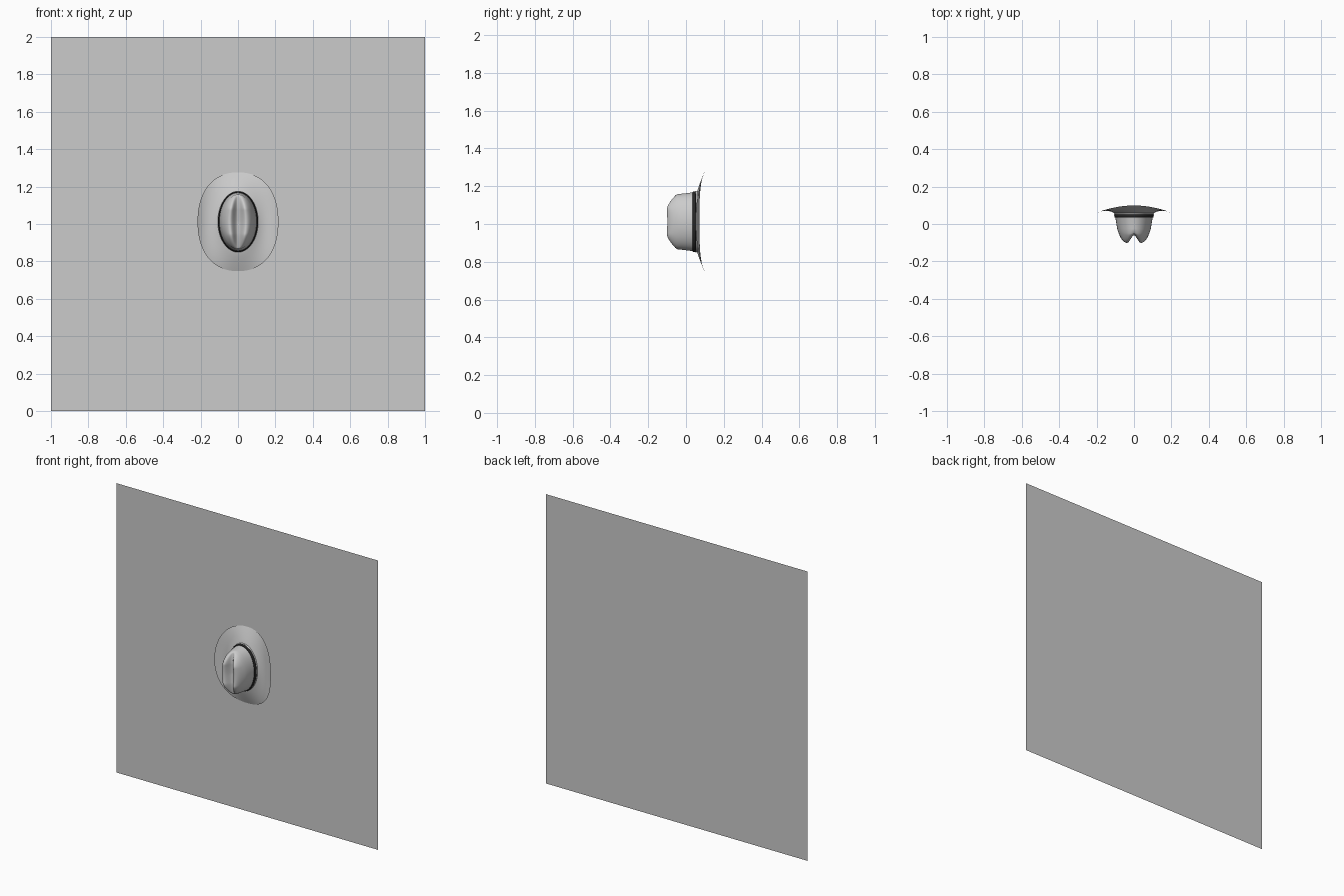
import bpy, bmesh
from math import sin, cos, pi, sqrt

if "Cube" in bpy.data.objects:
    bpy.data.objects.remove(bpy.data.objects["Cube"])

N = 96          # segments around the hat
ZC = 1.012      # height of the hat centre
RIM = -0.042    # where the crown wall turns into the creased top


def build(name, rings, centre=None, closed=False):
    """Loft a list of N-point rings, optionally capped by a centre point."""
    bm = bmesh.new()
    rows = [[bm.verts.new(p) for p in ring] for ring in rings]
    pairs = list(zip(rows, rows[1:]))
    if closed:
        pairs.append((rows[-1], rows[0]))
    for a, b in pairs:
        for i in range(N):
            j = (i + 1) % N
            bm.faces.new((a[i], a[j], b[j], b[i]))
    if centre:
        c = bm.verts.new(centre)
        for i in range(N):
            bm.faces.new((rows[-1][i], rows[-1][(i + 1) % N], c))
    bmesh.ops.recalc_face_normals(bm, faces=bm.faces[:])
    me = bpy.data.meshes.new(name)
    bm.to_mesh(me)
    bm.free()
    ob = bpy.data.objects.new(name, me)
    bpy.context.collection.objects.link(ob)
    for p in me.polygons:
        p.use_smooth = True
    return ob


ANGLES = [2 * pi * (i + 0.5) / N for i in range(N)]


def oval(ax, az, y):
    return [(ax * cos(a), y, ZC + az * sin(a)) for a in ANGLES]


# Crown top: two ridges either side of a centre crease
def top_y(r, a):
    v = r * sin(a)
    s = min(1, abs(r * cos(a)) / max(1e-4, sqrt(max(0, 1 - v * v))))
    if s < 0.5:
        g = 0.28 + 0.72 * sin(pi * s) ** 2
    else:
        g = 1 - ((s - 0.5) / 0.5) ** 2
    e = min(1, (1 - abs(v)) / 0.55)
    f = 1 - (1 - e) ** 1.5
    return RIM - 0.008 * sin(a) ** 2 * r - 0.057 * f * g


crown = [oval(*p) for p in ((0.108, 0.163, 0.06), (0.101, 0.157, 0.045),
                            (0.098, 0.154, 0.025), (0.094, 0.151, 0.0),
                            (0.090, 0.148, -0.025))]
for k in range(24):
    r = 1 - k / 24
    crown.append([(0.085 * r * cos(a), top_y(r, a), ZC + 0.145 * r * sin(a)) for a in ANGLES])
build("crown", crown, (0, top_y(0, 0), ZC))

# Brim: sides curl forward, ends sweep back toward the wall
def brim_point(t, a):
    c, s = cos(a), sin(a)
    k = (abs(c) ** 2.25 + abs(s) ** 2.25) ** (-1 / 2.25)
    k = 1 + (k - 1) * t
    x = (0.108 + 0.108 * t) * c * k
    z = (0.163 + 0.101 * t) * s * k
    side = -0.010 * t + 0.062 * t * (1 - t)
    end = 0.039 * t ** 1.15
    return (x, 0.06 + side * c * c + end * s * s, ZC + z)


build("brim", [[brim_point(k / 14, a) for a in ANGLES] for k in range(15)])

# Hat band
band = build("hat_band", [oval(0.104, 0.159, 0.052), oval(0.107, 0.162, 0.050),
                          oval(0.103, 0.159, 0.036), oval(0.099, 0.155, 0.034)], closed=True)
dark = bpy.data.materials.new("dark_band")
dark.diffuse_color = (0.02, 0.02, 0.02, 1)
dark.use_nodes = True
dark.node_tree.nodes["Principled BSDF"].inputs["Base Color"].default_value = dark.diffuse_color
band.data.materials.append(dark)

# Wall panel behind the hat
bpy.ops.mesh.primitive_plane_add(size=2, location=(0, 0.1, 1), rotation=(pi / 2, 0, 0))
bpy.context.object.name = "wall_panel"
